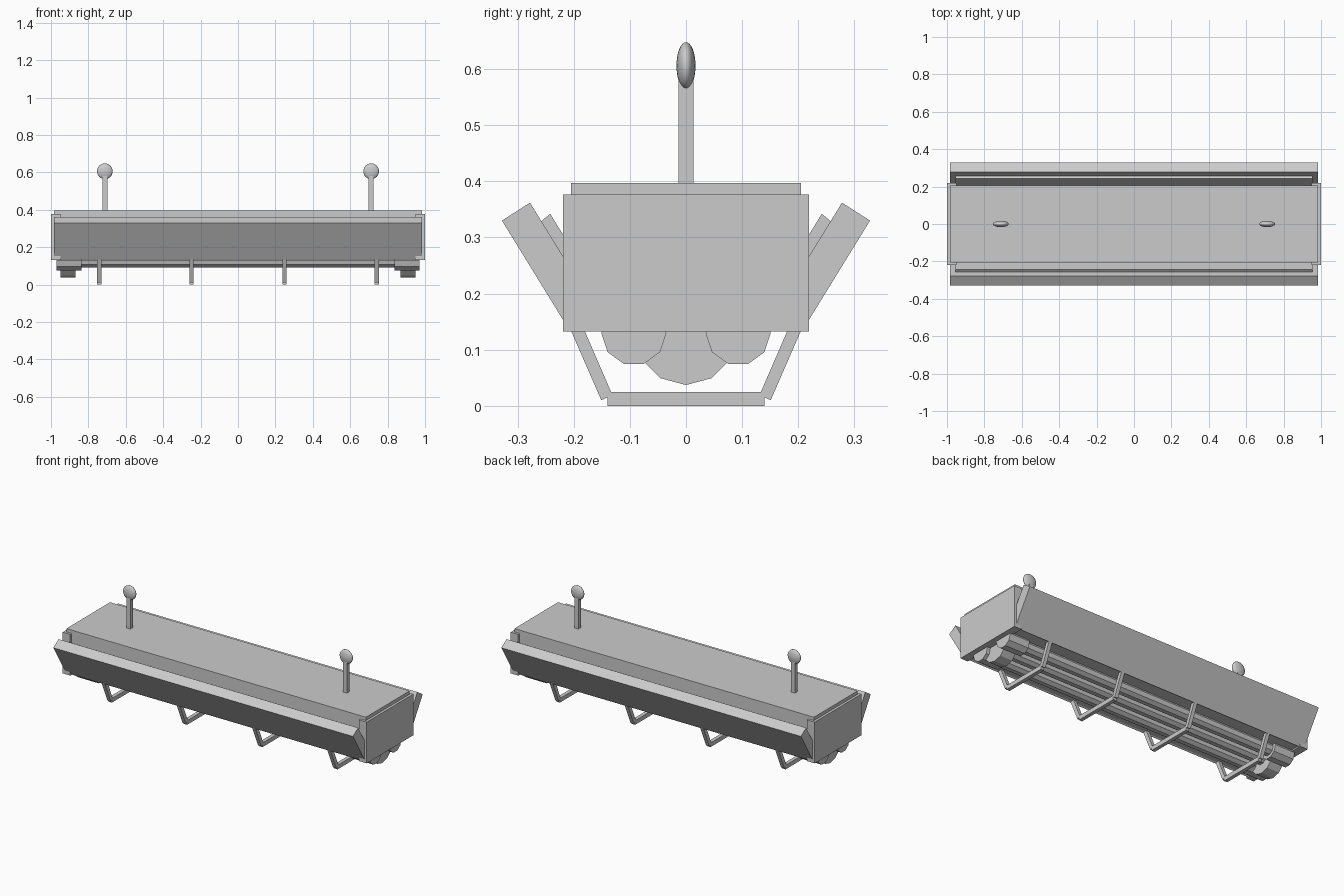
import bpy, bmesh, math
from mathutils import Matrix

cube = bpy.data.objects.get("Cube")
if cube:
    bpy.data.objects.remove(cube, do_unlink=True)

grey = bpy.data.materials.new("painted grey metal")
grey.use_nodes = True
colour = (0.6, 0.6, 0.6, 1)
grey.diffuse_color = colour
grey.node_tree.nodes["Principled BSDF"].inputs["Base Color"].default_value = colour


def finish(name, bm):
    bmesh.ops.recalc_face_normals(bm, faces=bm.faces)
    mesh = bpy.data.meshes.new(name)
    bm.to_mesh(mesh)
    bm.free()
    mesh.materials.append(grey)
    obj = bpy.data.objects.new(name, mesh)
    bpy.context.collection.objects.link(obj)
    return obj


def prism(name, profile, x0, x1):
    """Extrude a (y, z) profile along x."""
    bm = bmesh.new()
    face = bm.faces.new([bm.verts.new((x0, y, z)) for y, z in profile])
    ext = bmesh.ops.extrude_face_region(bm, geom=[face])
    moved = [v for v in ext["geom"] if isinstance(v, bmesh.types.BMVert)]
    bmesh.ops.translate(bm, verts=moved, vec=(x1 - x0, 0, 0))
    return finish(name, bm)


def rect(y0, y1, z0, z1):
    return [(y0, z0), (y1, z0), (y1, z1), (y0, z1)]


def ring(y, z, r, n, turn=0):
    angles = [turn + 2 * math.pi * i / n for i in range(n)]
    return [(y + r * math.sin(a), z - r * math.cos(a)) for a in angles]


# Housing
prism("housing", rect(-0.205, 0.205, 0.14, 0.397), -0.985, 0.985)

# Slanted side panels with a thinner lining inside
panel = [(0.328, 0.33), (0.278, 0.362), (0.158, 0.167), (0.208, 0.135)]
lining = [(0.258, 0.329), (0.242, 0.342), (0.164, 0.215), (0.179, 0.201)]
for side, label in ((-1, "front"), (1, "back")):
    prism(label + "_panel", [(side * y, z) for y, z in panel], -0.985, 0.985)
    prism(label + "_lining", [(side * y, z) for y, z in lining], -0.955, 0.955)

# Lamp tubes
for y, label in ((-0.093, "front"), (0, "middle"), (0.093, "back")):
    prism(label + "_tube", ring(y, 0.13, 0.04, 10, math.pi / 10), -0.95, 0.95)

for side, label in ((-1, "right"), (1, "left")):
    # End caps and tube sockets
    prism(label + "_end_cap", rect(-0.219, 0.219, 0.132, 0.377), side * 0.95, side)
    prism(label + "_middle_socket", ring(0, 0.129, 0.092, 12), side * 0.87, side * 0.95)
    for y, place in ((-0.093, "front"), (0.093, "back")):
        prism(f"{label}_{place}_socket", ring(y, 0.13, 0.058, 10, math.pi / 10),
              side * 0.838, side * 0.97)

    # Hanging rod with a flattened knob
    x = side * 0.712
    prism(label + "_rod", rect(-0.013, 0.013, 0.38, 0.6), x - 0.013, x + 0.013)
    bm = bmesh.new()
    bmesh.ops.create_uvsphere(bm, u_segments=32, v_segments=16, radius=1,
                              matrix=Matrix.Translation((x, 0, 0.606))
                              @ Matrix.Diagonal((0.042, 0.017, 0.042, 1)))
    for f in bm.faces:
        f.smooth = True
    finish(label + "_knob", bm)

# Guard hoops under the tubes
leg = [(0.131, 0.019), (0.151, 0.01), (0.212, 0.15), (0.192, 0.16)]
for i, x in enumerate((-0.742, -0.248, 0.248, 0.742), 1):
    prism(f"guard_bar_{i}", rect(-0.14, 0.14, 0, 0.025), x - 0.011, x + 0.011)
    for side, label in ((-1, "front"), (1, "back")):
        prism(f"{label}_guard_leg_{i}", [(side * y, z) for y, z in leg], x - 0.011, x + 0.011)
